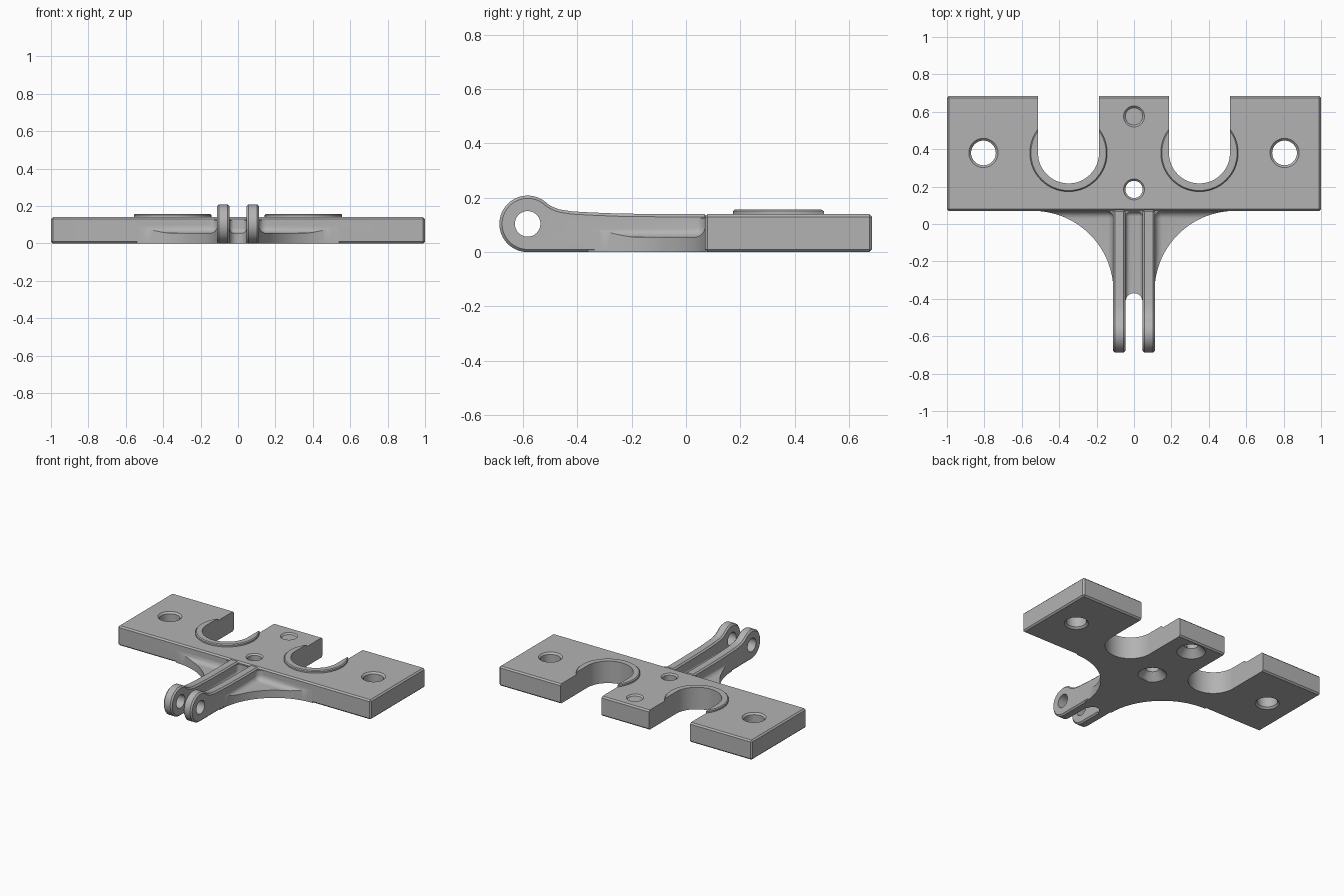
import bpy, bmesh
from math import sin, cos, pi, radians

if "Cube" in bpy.data.objects:
    bpy.data.objects.remove(bpy.data.objects["Cube"])

GREY = (0.45, 0.45, 0.45, 1)
grey = bpy.data.materials.new("plain grey")
grey.use_nodes = True
grey.diffuse_color = GREY
grey.node_tree.nodes["Principled BSDF"].inputs["Base Color"].default_value = GREY


def arc(cx, cy, r, start, end, n):
    """Points along an arc, angles in degrees."""
    angles = [radians(start + (end - start) * i / n) for i in range(n + 1)]
    return [(cx + r * cos(a), cy + r * sin(a)) for a in angles]


def prism(name, outline, low, high, axis="z", bevel=0, segments=1):
    """Extrude an outline along z (points are x, y) or x (points are y, z)."""
    bm = bmesh.new()
    place = (lambda p, h: (p[0], p[1], h)) if axis == "z" else (lambda p, h: (h, p[0], p[1]))
    face = bm.faces.new([bm.verts.new(place(p, low)) for p in outline])
    grown = bmesh.ops.extrude_face_region(bm, geom=[face])["geom"]
    shift = place((0, 0), high - low)
    bmesh.ops.translate(bm, vec=shift, verts=[v for v in grown if isinstance(v, bmesh.types.BMVert)])
    bmesh.ops.recalc_face_normals(bm, faces=bm.faces)
    if bevel:
        sharp = [e for e in bm.edges if e.calc_face_angle(0) > radians(40)]
        bmesh.ops.bevel(bm, geom=sharp, offset=bevel, segments=segments,
                        profile=0.5, affect="EDGES", clamp_overlap=True)
    mesh = bpy.data.meshes.new(name)
    bm.to_mesh(mesh)
    bm.free()
    mesh.materials.append(grey)
    ob = bpy.data.objects.new(name, mesh)
    bpy.context.collection.objects.link(ob)
    return ob


def box(name, x0, x1, y0, y1, z0, z1, **kw):
    return prism(name, [(x0, y0), (x1, y0), (x1, y1), (x0, y1)], z0, z1, **kw)


def rod(name, cx, cy, r, low, high, axis="z", bevel=0, n=64):
    return prism(name, arc(cx, cy, r, 0, 360, n)[:-1], low, high, axis, bevel)


def cone(name, x, y, z0, z1, r0, r1):
    bpy.ops.mesh.primitive_cone_add(vertices=64, radius1=r0, radius2=r1, depth=z1 - z0,
                                    location=(x, y, (z0 + z1) / 2))
    bpy.context.object.name = name
    return bpy.context.object


def combine(target, tool, operation):
    """Boolean the tool into the target and discard the tool."""
    tool.hide_render = True
    mod = target.modifiers.new("boolean", "BOOLEAN")
    mod.object, mod.operation, mod.solver = tool, operation, "EXACT"
    bpy.context.view_layer.objects.active = target
    bpy.ops.object.modifier_apply(modifier=mod.name)
    bpy.data.objects.remove(tool)


def join(target, tool):
    combine(target, tool, "UNION")


def cut(target, tool):
    combine(target, tool, "DIFFERENCE")


TOP, FLOOR, FRONT, BACK = 0.14, 0.055, 0.07, 0.685
PIN = (-0.583, 0.104)

# Base plate
bracket = box("bracket_plate", -1, 1, FRONT, BACK, 0, TOP, bevel=0.01)

# Raised rims and the U slots through them
for s in (-1, 1):
    join(bracket, rod("slot_rim", s * 0.35, 0.38, 0.207, 0.1, 0.157, bevel=0.006))
for s in (-1, 1):
    slot = arc(s * 0.35, 0.38, 0.163, 180, 360, 40) + [(s * 0.35 + 0.163, 0.9), (s * 0.35 - 0.163, 0.9)]
    cut(bracket, prism("slot_cutter", slot, -0.1, 0.3))
    # Narrow chamfers on the mouth corners are left to the plate edge

# Outer bolt holes, chamfered on both faces
for s in (-1, 1):
    cut(bracket, rod("bolt_cutter", s * 0.805, 0.38, 0.066, -0.1, 0.3))
    cut(bracket, cone("bolt_chamfer", s * 0.805, 0.38, TOP - 0.012, TOP + 0.01, 0.066, 0.088))
    cut(bracket, cone("bolt_chamfer", s * 0.805, 0.38, -0.01, 0.012, 0.088, 0.066))

# Centre screw holes, countersunk underneath
for y in (0.185, 0.575):
    cut(bracket, rod("screw_cutter", 0, y, 0.046, -0.1, 0.3))
    cut(bracket, cone("screw_chamfer", 0, y, TOP - 0.01, TOP + 0.01, 0.046, 0.066))
    cut(bracket, cone("countersink", 0, y, -0.01, 0.05, 0.102, 0.046))

# Curved gussets with a filleted upper pocket
for s in (-1, 1):
    curve = arc(0.54, -0.36, 0.43, 90, 180, 40)
    outline = [(0.06, 0.1), (0.54, 0.1)] + curve + [(0.06, -0.36)]
    gusset = prism("gusset", [(s * x, y) for x, y in outline], 0, 0.125)
    x0, x1 = sorted((s * 0.11, s * 0.9))
    cut(gusset, box("pocket_cutter", x0, x1, -0.8, FRONT, FLOOR, 0.4, bevel=0.04, segments=6))
    join(bracket, gusset)

# Web between the arms, with a round notch and a filleted channel
web = box("web", -0.06, 0.06, -0.415, 0.1, 0, 0.125)
cut(web, rod("notch_cutter", 0, -0.415, 0.0449, -0.1, 0.3))
cut(web, box("channel_cutter", -0.045, 0.045, -0.8, 0.065, FLOOR, 0.4, bevel=0.025, segments=6))
join(bracket, web)

# Twin arms ending in round hinge eyes
profile = arc(*PIN, 0.104, 270, 45, 40)
profile += [(-0.49, 0.166), (-0.465, 0.157), (-0.42, 0.15), (-0.35, 0.146), (-0.25, 0.142),
            (-0.1, TOP), (0.078, TOP), (0.078, 0)]
for s in (-1, 1):
    x0, x1 = sorted((s * 0.045, s * 0.112))
    arm = prism("hinge_arm", profile, x0, x1, axis="x", bevel=0.01)
    cut(arm, rod("pin_cutter", *PIN, 0.047, -0.3, 0.3, axis="x"))
    join(bracket, arm)

# One grey material, smooth curves and crisp edges
bracket.data.materials.clear()
bracket.data.materials.append(grey)
bpy.ops.object.select_all(action="DESELECT")
bracket.select_set(True)
bpy.context.view_layer.objects.active = bracket
bpy.ops.object.shade_smooth_by_angle(angle=radians(30))
